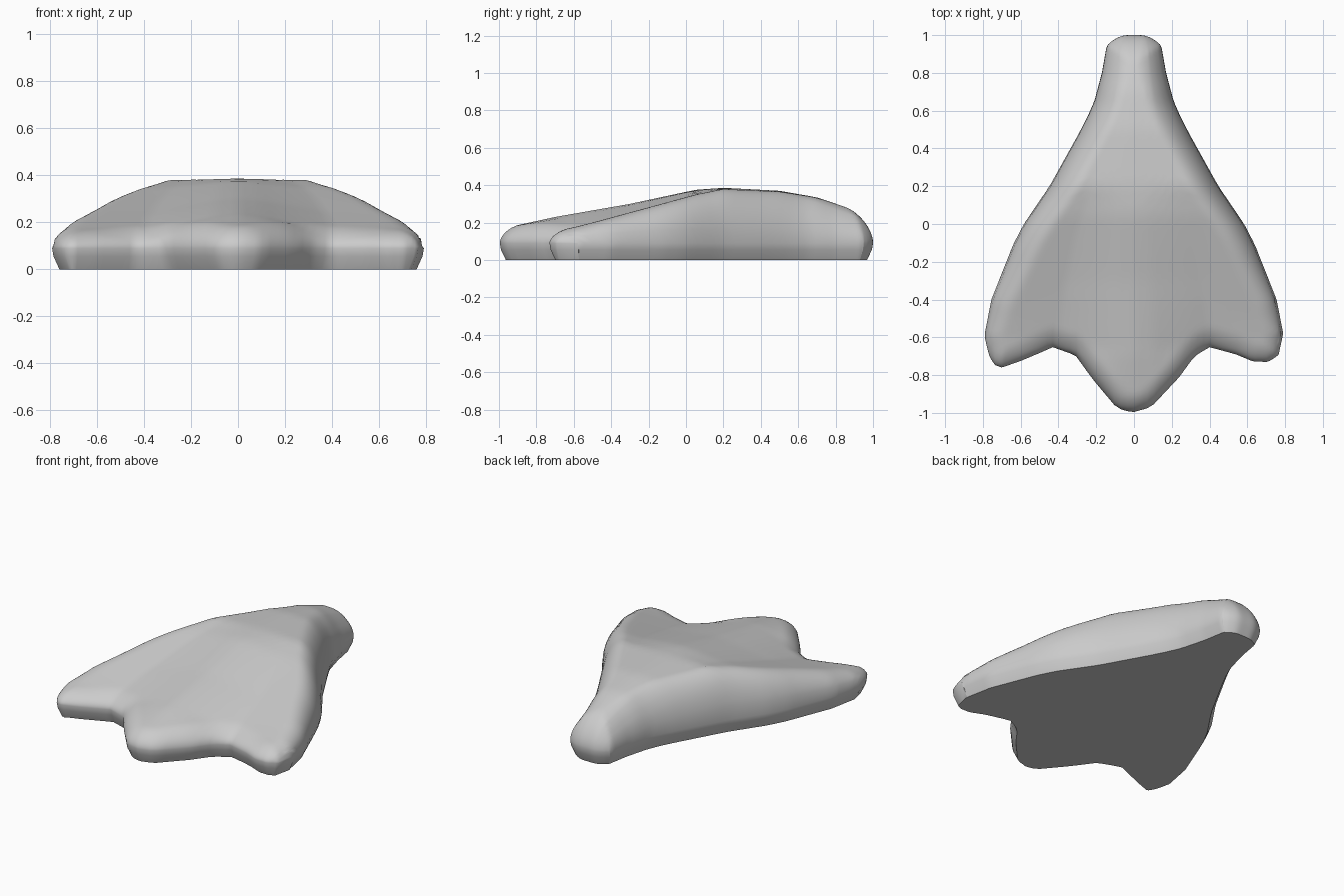
import bpy, bmesh, math

if "Cube" in bpy.data.objects:
    bpy.data.objects.remove(bpy.data.objects["Cube"])

N = 60  # grid resolution


def lerp_table(table, t):
    """Linear lookup in a sorted list of (t, value) pairs."""
    if t <= table[0][0]:
        return table[0][1]
    for (a, va), (b, vb) in zip(table, table[1:]):
        if t <= b:
            return va + (vb - va) * (t - a) / (b - a)
    return table[-1][1]


# Half width along y, scalloped front edge along x
WIDTH = [(-0.58, .79), (-.4, .755), (-.11, .64), (0, .583), (.2, .447), (.47, .297),
         (.56, .25), (.65, .21), (.8, .17), (.93, .147), (.97, .13), (1, .11)]
FRONT = [(-.79, -.6), (-.77, -.69), (-.74, -.745), (-.7, -.76), (-.6, -.725), (-.5, -.683),
         (-.43, -.652), (-.31, -.695), (-.22, -.82), (-.09, -.975), (-.01, -.998),
         (.09, -.97), (.24, -.81), (.32, -.7), (.4, -.652), (.54, -.69), (.63, -.728),
         (.71, -.73), (.765, -.695), (.79, -.58)]
# Heights along y: middle ridge, webbing, side ridges
MIDDLE = [(-1, .165), (-.93, .18), (-.7, .23), (-.3, .30), (.05, .375), (.2, .386),
          (.5, .37), (.7, .335), (.95, .25), (1, .23)]
WEB = [(-.65, .155), (-.3, .25), (.05, .35), (.2, .38), (.5, .365), (.7, .33), (1, .23)]
SIDE = [(-.75, .145), (-.6, .175), (-.5, .20), (.05, .35), (.2, .38), (.5, .36),
        (.7, .32), (1, .22)]
EDGE_Z = 0.09


def plan(i, j):
    """Top view position of a grid point."""
    u = math.sin(math.pi / 2 * (2 * i / N - 1) * 0.8) / math.sin(math.pi * 0.4)
    v = (1 - math.cos(math.pi * j / N)) / 2
    y0 = lerp_table(FRONT, u * .79)
    y1 = 1 - 0.05 * abs(u) ** 4
    y = y0 + (y1 - y0) * v
    return u, u * lerp_table(WIDTH, y), y


def roof(u, y):
    a, b, c = (lerp_table(t, y) for t in (MIDDLE, WEB, SIDE))
    return lerp_table([(0, a), (.12, a - (a - b) * .12), (.5, b), (.8, c), (1, c)], abs(u))


grid = [[plan(i, j) for j in range(N + 1)] for i in range(N + 1)]
# Boundary indices, anticlockwise seen from above
rim = ([(i, 0) for i in range(N)] + [(N, j) for j in range(N)]
       + [(i, N) for i in range(N, 0, -1)] + [(0, j) for j in range(N, 0, -1)])
outline = [grid[i][j][1:] for i, j in rim]
segments = list(zip(outline, outline[1:] + outline[:1]))


def rim_distance(x, y):
    best = 9.0
    for (ax, ay), (bx, by) in segments:
        dx, dy = bx - ax, by - ay
        t = ((x - ax) * dx + (y - ay) * dy) / max(dx * dx + dy * dy, 1e-12)
        t = min(1, max(0, t))
        best = min(best, (x - ax - t * dx) ** 2 + (y - ay - t * dy) ** 2)
    return math.sqrt(best)


# Domed upper surface with rounded rim
bm = bmesh.new()
verts = []
for col in grid:
    row = []
    for u, x, y in col:
        radius = 0.10 + 0.05 * min(1, max(0, (y + .7) / .5))
        d = min(1, rim_distance(x, y) / radius)
        z = EDGE_Z + (roof(u, y) - EDGE_Z) * math.sqrt(max(0, 1 - (1 - d) ** 2))
        row.append(bm.verts.new((x, y, z)))
    verts.append(row)
for i in range(N):
    for j in range(N):
        bm.faces.new((verts[i][j], verts[i + 1][j], verts[i + 1][j + 1], verts[i][j + 1]))

# Lower rim tucked in towards a flat underside
loop = [verts[i][j] for i, j in rim]
count = len(loop)
normals = []
for k in range(count):
    (ax, ay), (bx, by) = outline[k - 3], outline[(k + 3) % count]
    length = math.hypot(bx - ax, by - ay)
    normals.append((-(by - ay) / length, (bx - ax) / length))
for inset, z in ((0.006, 0.055), (0.032, 0.0)):
    ring = [bm.verts.new((p[0] + n[0] * inset, p[1] + n[1] * inset, z))
            for p, n in zip(outline, normals)]
    for k in range(count):
        m = (k + 1) % count
        bm.faces.new((ring[k], ring[m], loop[m], loop[k]))
    loop = ring
bm.faces.new(list(reversed(loop)))
bmesh.ops.recalc_face_normals(bm, faces=bm.faces)

mesh = bpy.data.meshes.new("webbed_foot")
bm.to_mesh(mesh)
bm.free()
foot = bpy.data.objects.new("webbed_foot", mesh)
bpy.context.collection.objects.link(foot)

grey = bpy.data.materials.new("light grey")
grey.diffuse_color = (0.6, 0.6, 0.6, 1)
grey.use_nodes = True
grey.node_tree.nodes["Principled BSDF"].inputs["Base Color"].default_value = grey.diffuse_color
mesh.materials.append(grey)

bpy.context.view_layer.objects.active = foot
foot.select_set(True)
bpy.ops.object.shade_smooth_by_angle(angle=math.radians(50))
